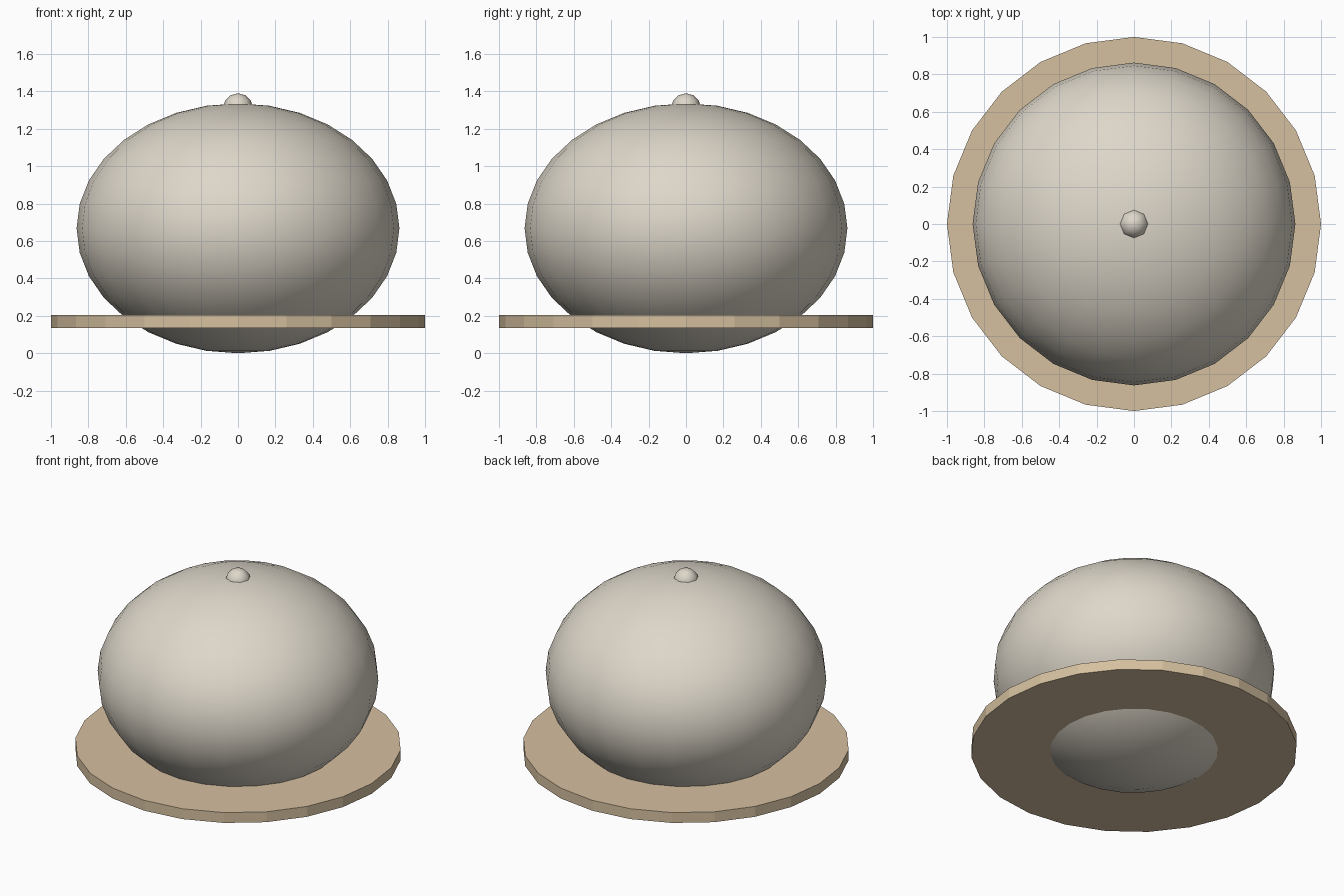
import bpy
import math

cube = bpy.data.objects.get("Cube")
if cube:
    bpy.data.objects.remove(cube, do_unlink=True)


def material(name, rgb):
    mat = bpy.data.materials.new(name)
    mat.use_nodes = True
    mat.diffuse_color = (*rgb, 1)
    mat.node_tree.nodes["Principled BSDF"].inputs["Base Color"].default_value = (*rgb, 1)
    return mat


def finish(name, mat, scale=(1, 1, 1), smooth=None):
    obj = bpy.context.object
    obj.name = name
    obj.scale = scale
    bpy.ops.object.transform_apply(location=False, rotation=False, scale=True)
    if smooth:
        bpy.ops.object.shade_smooth_by_angle(angle=math.radians(smooth))
    obj.data.materials.append(mat)
    return obj


cream = material("warm cream", (0.73, 0.68, 0.59))
tan = material("pale tan", (0.67, 0.53, 0.35))

# Squashed round body
bpy.ops.mesh.primitive_uv_sphere_add(segments=24, ring_count=16, radius=1, location=(0, 0, 0.668))
finish("body", cream, (0.863, 0.863, 0.668), 60)

# Thin faceted brim around the lower body
bpy.ops.mesh.primitive_cylinder_add(vertices=24, radius=1, depth=0.07, location=(0, 0, 0.17))
finish("brim", tan)

# Small knob on the crown
bpy.ops.mesh.primitive_uv_sphere_add(segments=8, ring_count=6, radius=0.08, location=(0, 0, 1.31))
finish("top_knob", cream, smooth=60)
